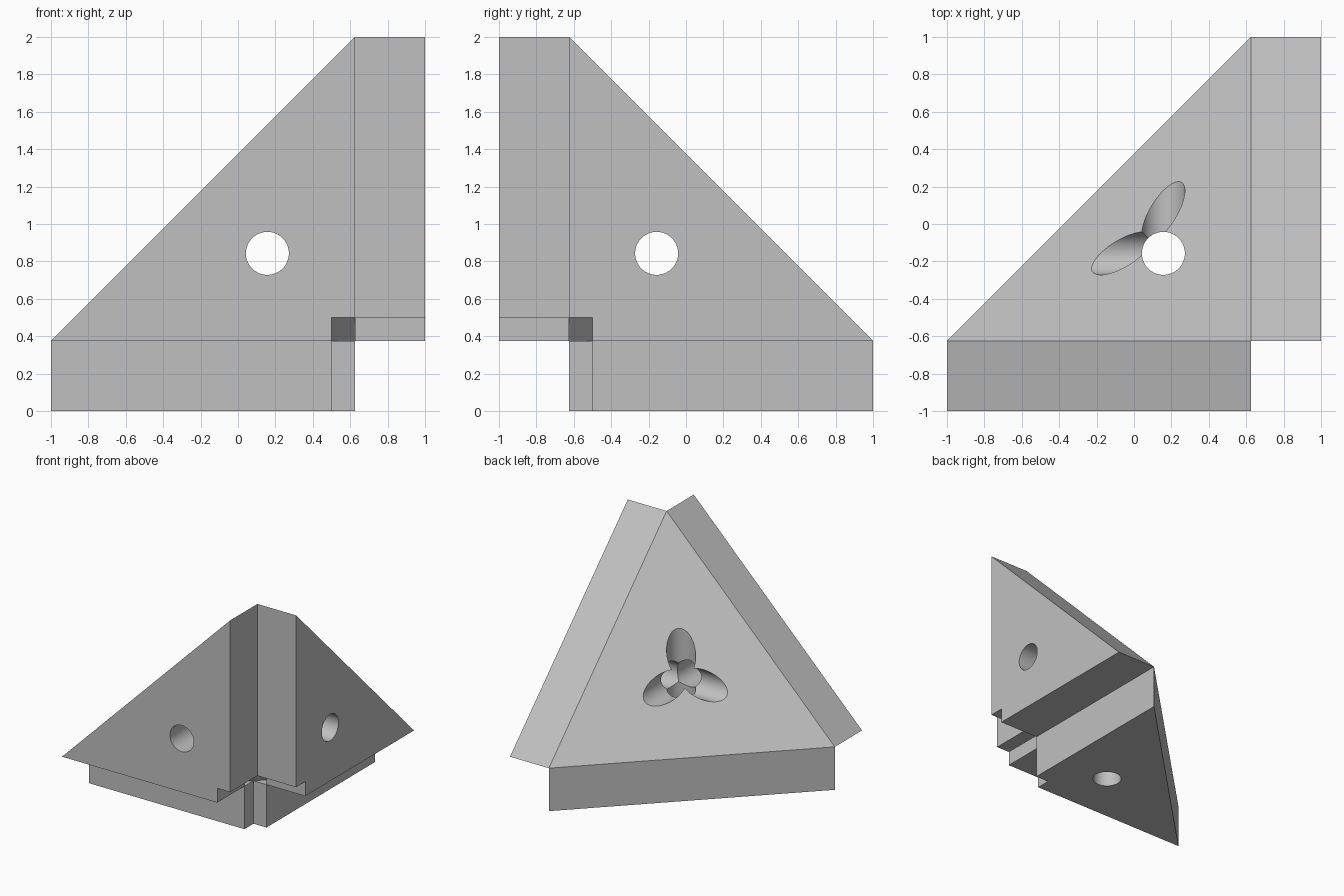
import bpy, bmesh
from math import radians
from mathutils import Vector

cube = bpy.data.objects.get("Cube")
if cube:
    bpy.data.objects.remove(cube, do_unlink=True)

T = 0.375      # plate thickness
N = 0.5        # corner notch reach
TIP = 0.625    # where the blunted core tip meets the plates
L = 2.0        # overall size
HOLE = 0.843   # hole distance from the corner
R = 0.115      # hole radius


def place(axis, depth, u, v):
    """Point at a depth along one axis of the corner, u and v along the others."""
    p = [0, 0, 0]
    p[axis], p[(axis + 1) % 3], p[(axis + 2) % 3] = depth, u, v
    return Vector((1 - p[0], p[1] - 1, p[2]))


bm = bmesh.new()


def face(points):
    bm.faces.new([bm.verts.new(p) for p in points])


# three notched triangular plates
profile = [(N, N), (N, T), (TIP, T), (L, T), (T, L), (T, TIP), (T, N)]
for axis in range(3):
    face([place(axis, 0, *p) for p in profile])
    for p, q in zip(profile, profile[1:] + profile[:1]):
        face([place(axis, 0, *p), place(axis, 0, *q), place(axis, T, *q), place(axis, T, *p)])
    # inner plate surface left open beside the blunted core tip
    face([place(axis, T, *p) for p in profile[:3]])
    face([place(axis, T, *p) for p in (profile[5], profile[6], profile[0])])

# large slanted face and blunted inner tip of the core
face([place(axis, L, T, T) for axis in range(3)])
tip = []
for axis in range(3):
    tip += [place(axis, TIP, T, T), place(axis, N, N, T)]
face(tip)

bmesh.ops.remove_doubles(bm, verts=bm.verts, dist=0.0005)
bmesh.ops.recalc_face_normals(bm, faces=bm.faces)
mesh = bpy.data.meshes.new("corner_bracket")
bm.to_mesh(mesh)
bm.free()
bracket = bpy.data.objects.new("corner_bracket", mesh)
bpy.context.collection.objects.link(bracket)

grey = bpy.data.materials.new("grey")
grey.use_nodes = True
colour = (0.53, 0.53, 0.53, 1)
grey.diffuse_color = colour
grey.node_tree.nodes["Principled BSDF"].inputs["Base Color"].default_value = colour
mesh.materials.append(grey)

# one screw hole through each plate
for axis in range(3):
    start, end = place(axis, -0.2, HOLE, HOLE), place(axis, 2.2, HOLE, HOLE)
    bpy.ops.mesh.primitive_cylinder_add(vertices=64, radius=R, depth=2.4, location=(start + end) / 2)
    cutter = bpy.context.object
    cutter.name = "hole_cutter"
    cutter.rotation_euler = (end - start).to_track_quat('Z', 'Y').to_euler()
    cutter.hide_render = True
    cutter.data.materials.append(grey)
    mod = bracket.modifiers.new("hole", 'BOOLEAN')
    mod.operation, mod.solver, mod.object = 'DIFFERENCE', 'EXACT', cutter
    bpy.context.view_layer.objects.active = bracket
    bpy.ops.object.modifier_apply(modifier=mod.name)
    bpy.data.objects.remove(cutter, do_unlink=True)

bpy.ops.object.select_all(action='DESELECT')
bracket.select_set(True)
bpy.context.view_layer.objects.active = bracket
bpy.ops.object.shade_smooth_by_angle(angle=radians(30))
